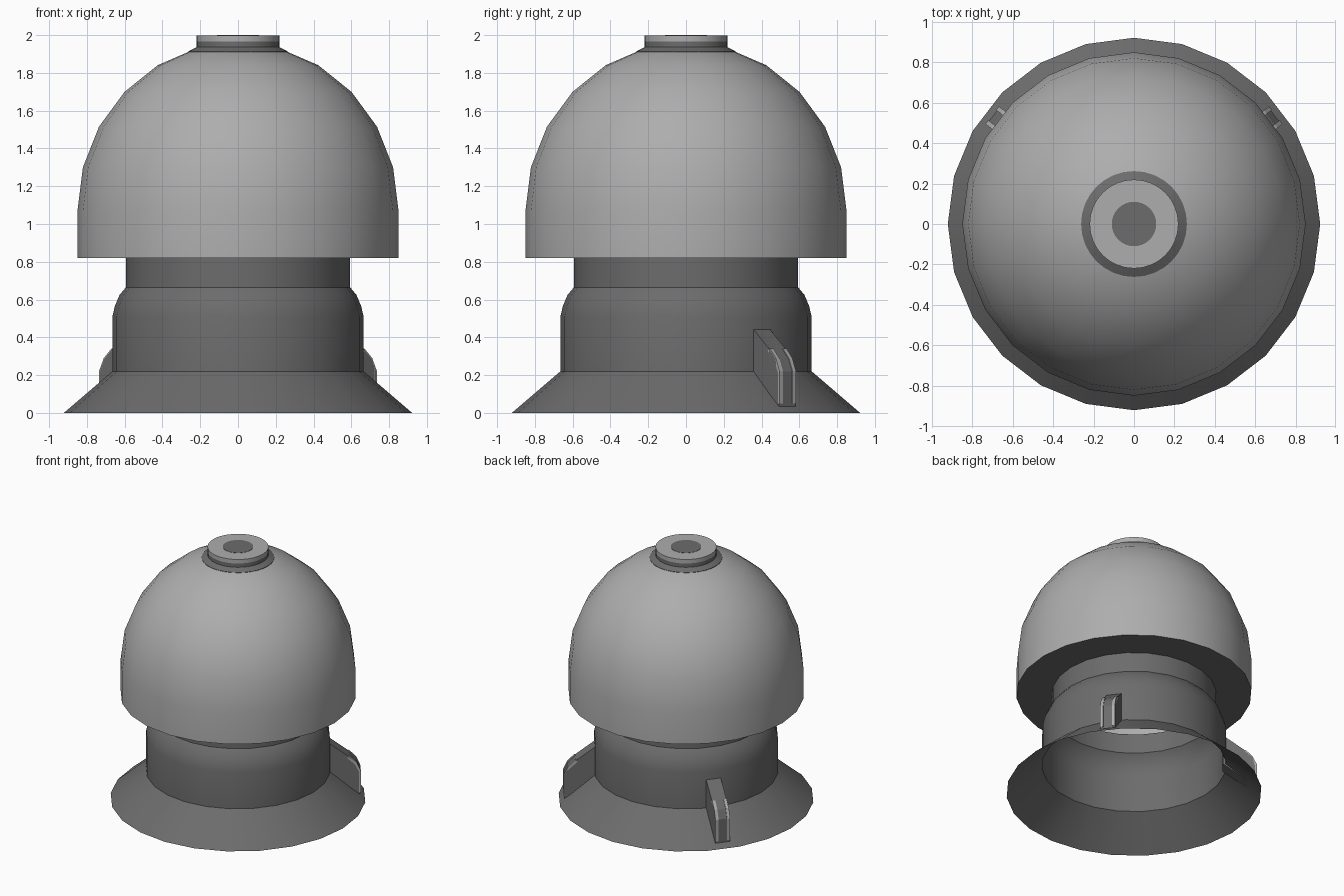
import bpy, bmesh, math
from mathutils import Matrix

if "Cube" in bpy.data.objects:
    bpy.data.objects.remove(bpy.data.objects["Cube"])


def material(name, v):
    m = bpy.data.materials.new(name)
    m.diffuse_color = (v, v, v, 1)
    m.use_nodes = True
    m.node_tree.nodes["Principled BSDF"].inputs["Base Color"].default_value = m.diffuse_color
    return m


LIGHT = material("light grey", 0.42)
DARK = material("dark grey", 0.15)


def finish(name, bm, mat, smooth=True):
    me = bpy.data.meshes.new(name)
    bm.to_mesh(me)
    bm.free()
    ob = bpy.data.objects.new(name, me)
    bpy.context.collection.objects.link(ob)
    me.materials.append(mat)
    if smooth:
        bpy.ops.object.select_all(action='DESELECT')
        ob.select_set(True)
        bpy.context.view_layer.objects.active = ob
        bpy.ops.object.shade_smooth_by_angle(angle=math.radians(30))
    return ob


def lathe(name, profile, mat, n=24):
    """Revolve (radius, z) points, listed from the bottom up, around z."""
    bm = bmesh.new()
    rings = [[bm.verts.new((r * math.cos(2 * math.pi * i / n),
                            r * math.sin(2 * math.pi * i / n), z))
              for i in range(n)] for r, z in profile if r > 0]
    for a, b in zip(rings, rings[1:]):
        for i in range(n):
            j = (i + 1) % n
            bm.faces.new((a[i], a[j], b[j], b[i]))
    if profile[-1][0] == 0:  # close at the pole
        tip = bm.verts.new((0, 0, profile[-1][1]))
        top = rings[-1]
        for i in range(n):
            bm.faces.new((top[i], top[(i + 1) % n], tip))
    return finish(name, bm, mat)


def plate(name, profile, y0, y1, angle, mat):
    """Upright slab with an (r, z) outline, turned to point along angle."""
    bm = bmesh.new()
    face = bm.faces.new([bm.verts.new((r, y0, z)) for r, z in profile])
    ext = bmesh.ops.extrude_face_region(bm, geom=[face], use_keep_orig=True)
    verts = [e for e in ext['geom'] if isinstance(e, bmesh.types.BMVert)]
    bmesh.ops.translate(bm, verts=verts, vec=(0, y1 - y0, 0))
    bmesh.ops.recalc_face_normals(bm, faces=bm.faces)
    bm.transform(Matrix.Rotation(angle, 4, 'Z'))
    return finish(name, bm, mat, False)


# Open flared skirt, body with rounded shoulder, and neck
lathe("base_skirt", [(0.922, 0), (0.665, 0.22)], DARK)
lathe("body", [(0.665, 0.22), (0.665, 0.51), (0.652, 0.565), (0.627, 0.625),
               (0.593, 0.665)], DARK)
lathe("neck", [(0.593, 0.665), (0.593, 0.82)], DARK)

# Hollow dome with a dark ring closing its underside
curve = [(0.85 * math.cos(math.radians(a)), 1.07 + 0.89 * math.sin(math.radians(a)))
         for a in range(0, 90, 15)]
lathe("dome", [(0.85, 0.82)] + curve + [(0, 1.96)], LIGHT)
lathe("dome_underside", [(0.593, 0.82), (0.85, 0.82)], DARK)

# Top cap: dark collar, light button, dark centre
lathe("cap_collar", [(0.262, 1.87), (0.262, 1.914), (0.22, 1.936), (0.22, 1.966)], DARK, 32)
lathe("cap_button", [(0.22, 1.966), (0.22, 1.998), (0, 1.998)], LIGHT, 32)
lathe("cap_centre", [(0.11, 1.998), (0.11, 2.0), (0, 2.0)], DARK, 32)

# Two radial fins at the back, each with a pair of light edge strips
FIN = [(0.64, 0.22), (0.64, 0.445), (0.655, 0.445), (0.80, 0.335), (0.85, 0.285),
       (0.88, 0.22), (0.88, 0.035)]
STRIP = [(0.78, 0.33), (0.803, 0.34), (0.854, 0.289), (0.885, 0.221), (0.885, 0.05),
         (0.87, 0.05), (0.87, 0.215), (0.84, 0.275)]
for side, ang in (("right", 37.5), ("left", 142.5)):
    a = math.radians(ang)
    plate("fin_" + side, FIN, -0.055, 0.055, a, DARK)
    for k, y in (("a", -0.055), ("b", 0.032)):
        plate(f"fin_strip_{side}_{k}", STRIP, y, y + 0.023, a, LIGHT)
